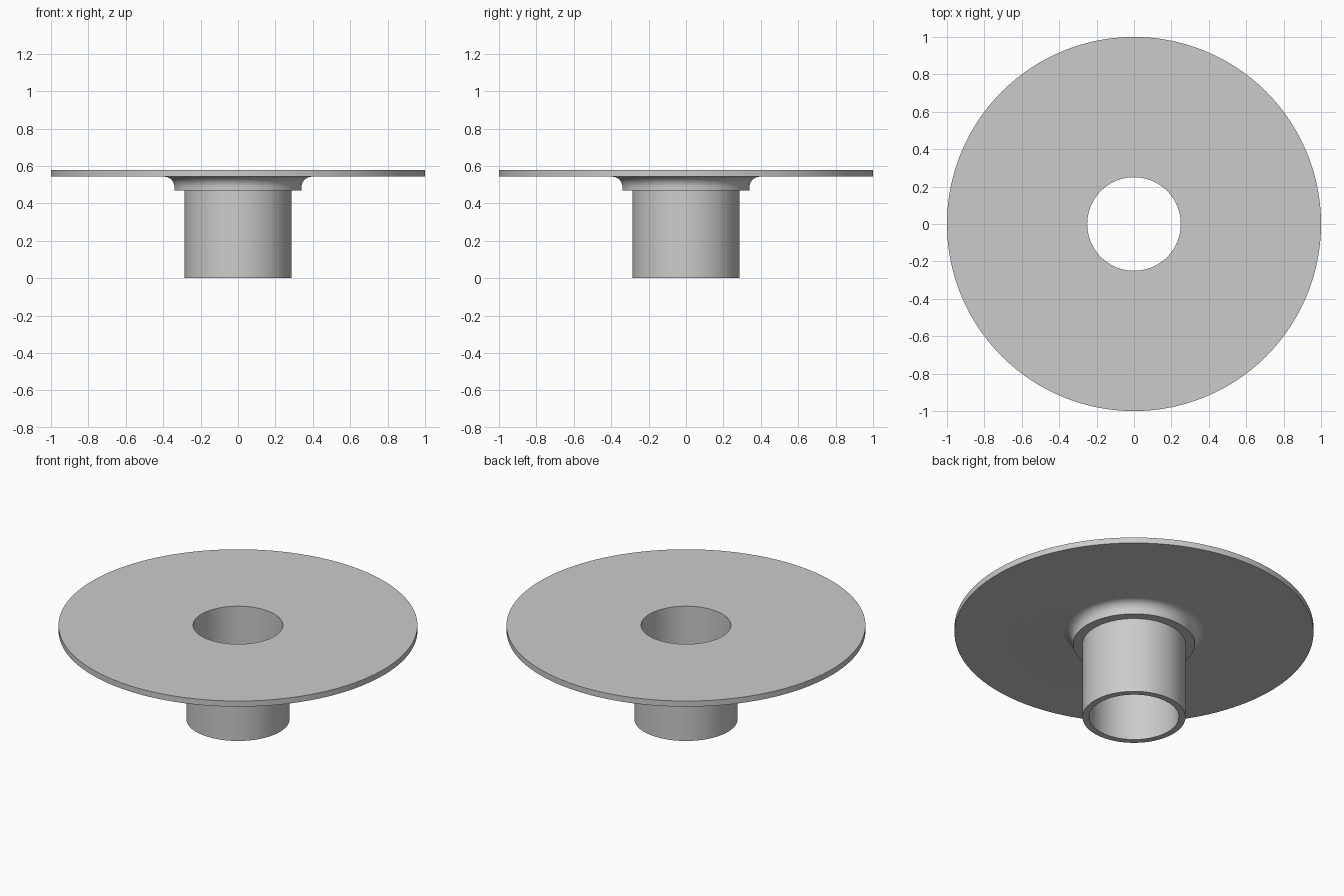
import bpy
import bmesh
from math import cos, sin, pi, radians

cube = bpy.data.objects.get("Cube")
if cube:
    bpy.data.objects.remove(cube, do_unlink=True)

SEGMENTS = 128
BORE, PIPE, COLLAR, RIM = 0.25, 0.287, 0.34, 1.0
COLLAR_Z, PLATE_Z, TOP_Z = 0.468, 0.543, 0.578
FILLET = 0.055

# Plain grey metal
grey = bpy.data.materials.new("grey_metal")
grey.use_nodes = True
colour = (0.6, 0.6, 0.6, 1)
grey.diffuse_color = colour
grey.node_tree.nodes["Principled BSDF"].inputs["Base Color"].default_value = colour


def lathe(name, profile, material):
    """Spin a closed (radius, height) profile around z."""
    bm = bmesh.new()
    rings = []
    for i in range(SEGMENTS):
        a = 2 * pi * i / SEGMENTS
        rings.append([bm.verts.new((r * cos(a), r * sin(a), z)) for r, z in profile])
    n = len(profile)
    for i, ring in enumerate(rings):
        after = rings[(i + 1) % SEGMENTS]
        for j in range(n):
            k = (j + 1) % n
            bm.faces.new((ring[j], after[j], after[k], ring[k]))
    bmesh.ops.recalc_face_normals(bm, faces=bm.faces)
    mesh = bpy.data.meshes.new(name)
    bm.to_mesh(mesh)
    bm.free()
    mesh.materials.append(material)
    obj = bpy.data.objects.new(name, mesh)
    bpy.context.collection.objects.link(obj)
    bpy.ops.object.select_all(action="DESELECT")
    obj.select_set(True)
    bpy.context.view_layer.objects.active = obj
    bpy.ops.object.shade_smooth_by_angle(angle=radians(30))
    return obj


# Concave fillet between the collar and the underside of the plate
STEPS = 10
fillet = []
for i in range(STEPS + 1):
    t = pi / 2 * i / STEPS
    fillet.append((COLLAR + FILLET * (1 - cos(t)), PLATE_Z - FILLET * (1 - sin(t))))

# Pipe, stepped collar and wide plate turned as one piece
profile = [(BORE, 0), (PIPE, 0), (PIPE, COLLAR_Z), (COLLAR, COLLAR_Z)]
profile += fillet
profile += [(RIM, PLATE_Z), (RIM, TOP_Z), (BORE, TOP_Z)]
lathe("flanged_pipe", profile, grey)
